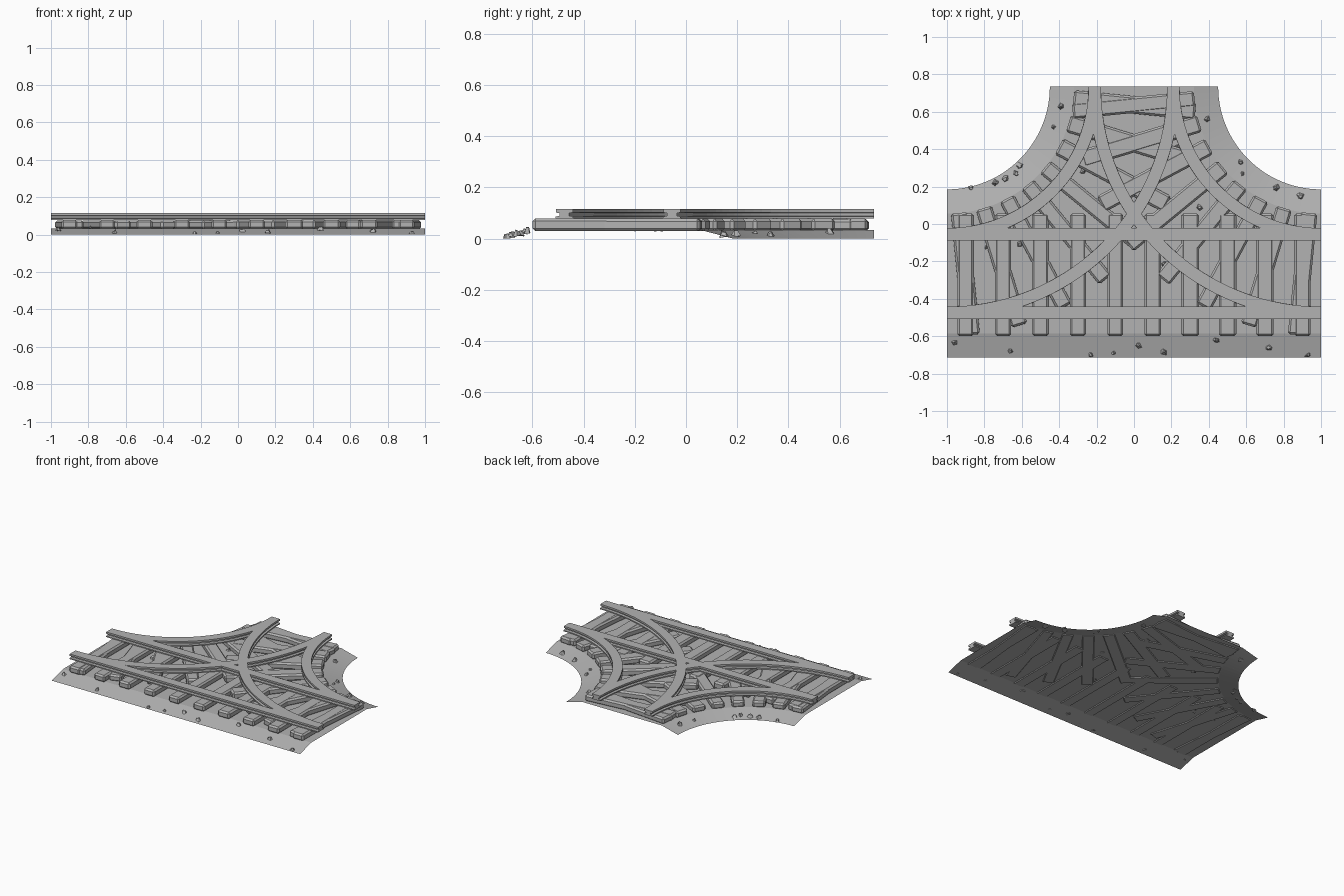
import bpy, bmesh, math, random
from mathutils import Matrix, Vector

cube = bpy.data.objects.get("Cube")
if cube:
    bpy.data.objects.remove(cube, do_unlink=True)

random.seed(4)
FRONT, BACK = -0.715, 0.735     # ends of the plate in y
EDGE_R, SLOPE = 0.55, 0.13      # corner cut-out radius, width of the bank
BED = 0.034                     # height of the flat ballast
NEAR, FAR = -0.055, -0.475      # straight rail positions in y

stone = bpy.data.materials.new("plain grey")
stone.use_nodes = True
grey = (0.45, 0.45, 0.45, 1)
stone.diffuse_color = grey
stone.node_tree.nodes["Principled BSDF"].inputs["Base Color"].default_value = grey


def finish(bm, name):
    mesh = bpy.data.meshes.new(name)
    bm.to_mesh(mesh)
    bm.free()
    mesh.materials.append(stone)
    obj = bpy.data.objects.new(name, mesh)
    bpy.context.collection.objects.link(obj)
    return obj


def arc(radius, side, steps=28):
    """Quarter arc around a back corner, from the side edge to the back edge."""
    angles = [math.pi / 2 * i / steps for i in range(steps + 1)]
    return [Vector((side * (1 - radius * math.sin(a)), BACK - radius * math.cos(a), 0))
            for a in angles]


# Ballast: an open sheet, flat in the middle and banked to the outer edges
def ballast():
    bm = bmesh.new()

    def row(points, z):
        return [bm.verts.new((p.x, p.y, z)) for p in points]

    def strip(low, high):
        for i in range(len(low) - 1):
            bm.faces.new((low[i], low[i + 1], high[i + 1], high[i]))

    ends = [Vector((-1, FRONT, 0)), Vector((1, FRONT, 0))]
    lift = Vector((0, SLOPE, 0))
    front_top = row([p + lift for p in ends], BED)
    strip(row(ends, 0), front_top)
    tops = {}
    for side in (-1, 1):
        tops[side] = row(arc(EDGE_R + SLOPE, side), BED)
        strip(row(arc(EDGE_R, side), 0), tops[side])
    bm.faces.new(front_top + tops[1] + tops[-1][::-1])
    bmesh.ops.recalc_face_normals(bm, faces=bm.faces)
    if sum(f.normal.z for f in bm.faces) < 0:
        bmesh.ops.reverse_faces(bm, faces=bm.faces)
    finish(bm, "ballast_bed")


# Rails: an I-shaped section swept along a path
HALF_SECTION = [(0.034, 0.078), (0.034, 0.086), (0.019, 0.089),
                (0.019, 0.099), (0.033, 0.102), (0.033, 0.115)]
SECTION = HALF_SECTION + [(-w, z) for w, z in reversed(HALF_SECTION)]


def rail(name, path):
    bm = bmesh.new()
    rings = []
    for i, p in enumerate(path):
        if i == 0 or i == len(path) - 1:
            # end cuts lie square on the plate edges
            t = path[min(i + 1, len(path) - 1)] - path[max(i - 1, 0)]
            t = Vector((math.copysign(1, t.x), 0, 0)) if abs(t.x) > abs(t.y) else Vector((0, 1, 0))
        else:
            t = (path[i + 1] - path[i - 1]).normalized()
        across = Vector((-t.y, t.x, 0))
        rings.append([bm.verts.new(p + across * w + Vector((0, 0, z))) for w, z in SECTION])
    n = len(SECTION)
    for a, b in zip(rings, rings[1:]):
        for j in range(n):
            bm.faces.new((a[j], a[(j + 1) % n], b[(j + 1) % n], b[j]))
    bm.faces.new(rings[0])
    bm.faces.new(rings[-1])
    bmesh.ops.recalc_face_normals(bm, faces=bm.faces)
    finish(bm, name)


# Sleepers: chamfered beams, all of one track in one object
def sleepers(name, placements, length, top):
    bm = bmesh.new()
    low = BED - 0.005
    for x, y, angle in placements:
        width = 0.09 + random.uniform(-0.006, 0.006)
        place = (Matrix.Translation((x, y, (low + top) / 2))
                 @ Matrix.Rotation(angle, 4, 'Z')
                 @ Matrix.Diagonal((width, length, top - low, 1)))
        bmesh.ops.create_cube(bm, size=1, matrix=place)
    obj = finish(bm, name)
    bevel = obj.modifiers.new("chamfer", 'BEVEL')
    bevel.width = 0.011
    bevel.segments = 1


def ground_height(x, y):
    to_arc = math.hypot(1 - abs(x), BACK - y) - EDGE_R
    return BED * max(0, min(1, min(y - FRONT, to_arc) / SLOPE))


ballast()

for name, y in (("front_rail", FAR), ("middle_rail", NEAR)):
    rail(name, [Vector((-1, y, 0)), Vector((1, y, 0))])
for label, side in (("right", -1), ("left", 1)):
    rail(label + "_inner_curve_rail", arc(BACK - NEAR, side))
    rail(label + "_outer_curve_rail", arc(BACK - FAR, side, 36))

LENGTH, MID = 0.655, -0.272
sleepers("straight_sleepers", [(-0.9 + 0.2 * i, MID, 0) for i in range(10)], LENGTH, 0.079)
for label, side in (("right", -1), ("left", 1)):
    spots = []
    for i in range(8):
        a = math.pi / 2 * (i + 0.5) / 8
        r = BACK - MID
        spots.append((side * (1 - r * math.sin(a)), BACK - r * math.cos(a), -side * a))
    sleepers(label + "_curve_sleepers", spots, LENGTH, 0.077 + 0.001 * side)

# Loose stones scattered on the banks and between the tracks
STONES = [(-.96, -.63), (-.66, -.68), (-.23, -.7), (-.11, -.69), (.02, -.65), (.16, -.68),
          (.44, -.62), (.72, -.66), (.93, -.7), (-.39, .63), (-.43, .52), (-.61, .31),
          (-.69, .24), (-.74, .22), (-.87, .19), (-.27, .28), (.39, .56), (.57, .33),
          (.58, .27), (.76, .19), (.89, .15), (.35, .09), (-.79, -.12), (-.61, -.11),
          (-.63, .27), (.23, .41), (.16, -.21)]
bm = bmesh.new()
for x, y in STONES:
    size = random.uniform(0.011, 0.02)
    place = (Matrix.Translation((x, y, ground_height(x, y) + 0.006))
             @ Matrix.Rotation(random.uniform(0, 6), 4, 'Z'))
    made = bmesh.ops.create_cone(bm, cap_ends=True, segments=5, radius1=size,
                                 radius2=size * 0.4, depth=size, matrix=place)
    for v in made["verts"]:
        v.co += Vector([random.uniform(-0.3, 0.3) * size for _ in range(3)])
        v.co.z = max(v.co.z, 0)
        v.co.y = max(v.co.y, FRONT)
finish(bm, "loose_stones")
